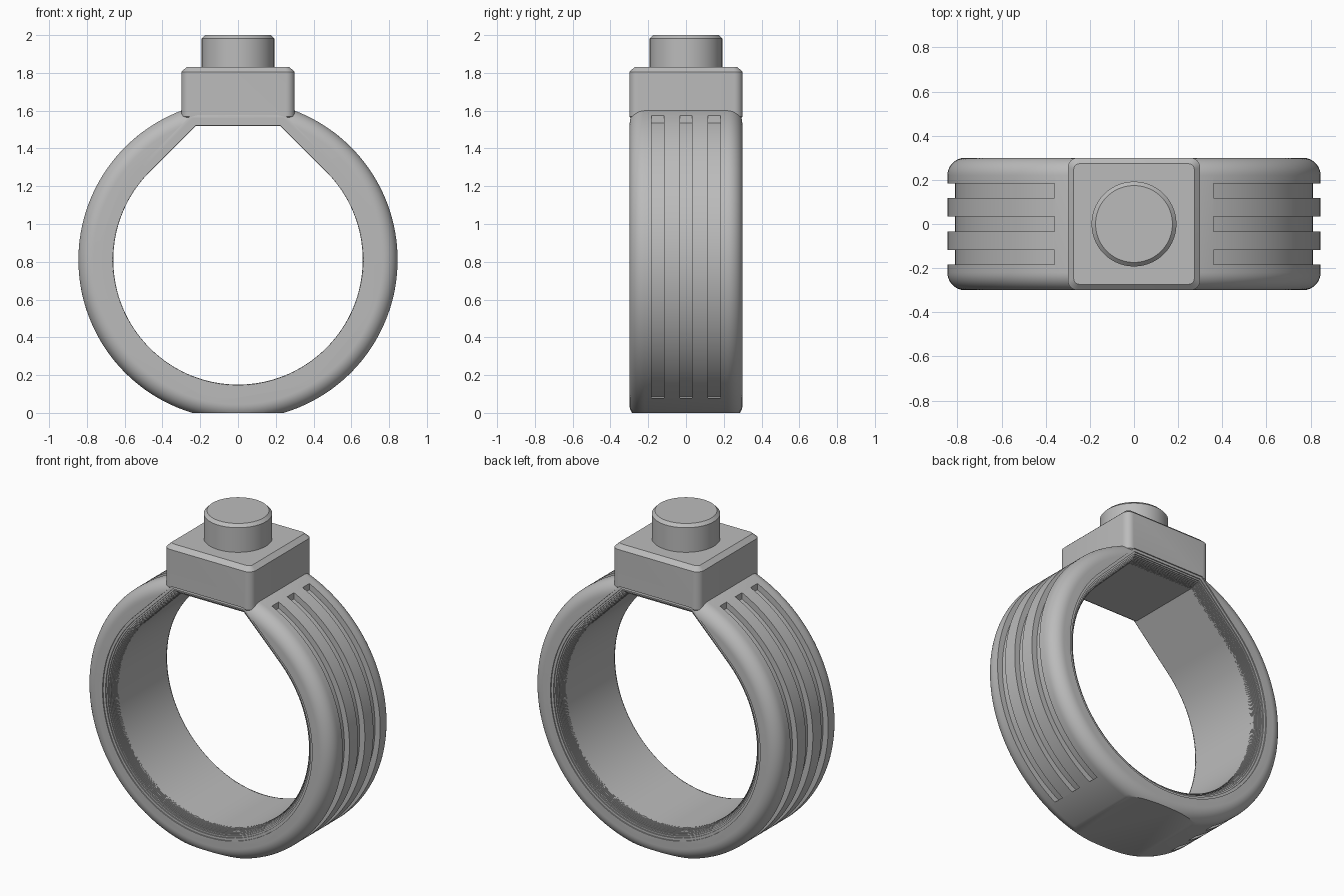
import bpy, bmesh, math
from mathutils import Matrix

if "Cube" in bpy.data.objects:
    bpy.data.objects.remove(bpy.data.objects["Cube"])

CENTRE, OUTER, INNER, HALF = 0.81, 0.845, 0.66, 0.30
FILLET, STEPS, SEGMENTS = 0.08, 12, 144
TIP = 1.52   # flat roof of the finger hole

metal = bpy.data.materials.new("grey_metal")
metal.use_nodes = True
grey = (0.5, 0.5, 0.5, 1)
metal.diffuse_color = grey
metal.node_tree.nodes["Principled BSDF"].inputs["Base Color"].default_value = grey


def finish(name, bm):
    bmesh.ops.recalc_face_normals(bm, faces=bm.faces)
    mesh = bpy.data.meshes.new(name)
    bm.to_mesh(mesh)
    bm.free()
    mesh.materials.append(metal)
    obj = bpy.data.objects.new(name, mesh)
    bpy.context.collection.objects.link(obj)
    return obj


def loft(name, loops):
    """Skin a stack of equal closed loops and cap both ends."""
    bm = bmesh.new()
    rings = [[bm.verts.new(p) for p in loop] for loop in loops]
    for a, b in zip(rings, rings[1:]):
        for i in range(len(a)):
            j = (i + 1) % len(a)
            bm.faces.new((a[i], a[j], b[j], b[i]))
    bm.faces.new(rings[0])
    bm.faces.new(rings[-1])
    return finish(name, bm)


def circle(radius):
    for i in range(SEGMENTS):
        t = math.tau * i / SEGMENTS
        yield radius * math.cos(t), radius * math.sin(t)


def rounded_square(half, corner, z):
    points = []
    for i in range(32):
        t = math.tau * (i + 0.5) / 32
        q = math.tau * (i // 8 + 0.5) / 4
        # sweep each quarter turn exactly from one side to the next
        t = math.tau * (i // 8) / 4 + math.pi / 2 * (i % 8) / 7
        cx = math.copysign(half - corner, math.cos(q))
        cy = math.copysign(half - corner, math.sin(q))
        points.append((cx + corner * math.cos(t), cy + corner * math.sin(t), z))
    return points


def block(name, x, y, z):
    bm = bmesh.new()
    size = [b - a for a, b in (x, y, z)]
    mid = [(a + b) / 2 for a, b in (x, y, z)]
    bmesh.ops.create_cube(bm, size=1, matrix=Matrix.Translation(mid) @ Matrix.Diagonal((*size, 1)))
    return finish(name, bm)


def boolean(target, cutter, operation="DIFFERENCE"):
    mod = target.modifiers.new(cutter.name, "BOOLEAN")
    mod.operation, mod.solver, mod.object = operation, "EXACT", cutter
    bpy.context.view_layer.objects.active = target
    bpy.ops.object.modifier_apply(modifier=mod.name)


def hole_outline(offset, y):
    """Round hole whose upper half narrows along two tangents to a flat roof."""
    r, z = INNER + offset, TIP + offset
    x = r * math.sqrt(2) - (z - CENTRE)
    points = [(-x, y, z)]
    for i in range(SEGMENTS + 1):
        t = math.pi * (0.75 + 1.5 * i / SEGMENTS)
        points.append((r * math.cos(t), y, CENTRE + r * math.sin(t)))
    return points + [(x, y, z)]


# Band: a disc with rounded rims, flattened underneath
profile = [(OUTER - FILLET + FILLET * math.cos(a), HALF - FILLET + FILLET * math.sin(a))
           for a in (math.pi / 2 * i / 10 for i in range(11))]
profile = [(r, -y) for r, y in reversed(profile)] + profile
band = loft("band", [[(x, y, CENTRE + z) for x, z in circle(r)] for r, y in profile])
floor = block("floor_cutter", (-1, 1), (-1, 1), (-1, 0))
boolean(band, floor)

# Setting: rounded square head with chamfered top and bottom
setting = loft("setting", [rounded_square(h, c, z) for h, c, z in (
    (0.25, 0.02, TIP - 0.01), (HALF, 0.045, 1.57), (HALF, 0.045, 1.805), (0.273, 0.025, 1.83))])

# Finger hole: both rims open out in fine steps along a quarter round
half_loops = []
for i in range(STEPS):
    y = HALF - FILLET * (1 - i / STEPS)
    rise = FILLET * (1 - math.sqrt(1 - ((i + 0.5) / STEPS) ** 2))
    last = i == STEPS - 1
    y_next = HALF + 0.05 if last else y + FILLET / STEPS
    half_loops += [(rise, y), (rise, y_next)]
loops = [(o, -y) for o, y in reversed(half_loops)] + half_loops
hole = loft("hole_cutter", [hole_outline(o, y) for o, y in loops])
boolean(band, hole)
boolean(setting, hole)

# Grooves: three slots around each side of the band
slots = []
for side in (-1, 1):
    for y in (-0.15, 0, 0.15):
        slot = block("slot_cutter", sorted((side * 0.36, side)), (y - 0.033, y + 0.033), (0.08, 1.7))
        core = loft("core_cutter", [[(x, v, CENTRE + z) for x, z in circle(OUTER - 0.035)]
                                    for v in (-0.5, 0.5)])
        boolean(slot, core)
        boolean(band, slot)
        slots += [slot, core]

# Button: short chamfered post on the setting
button = loft("button", [[(x, y, z) for x, y in circle(r)] for r, z in (
    (0.192, 1.81), (0.192, 1.982), (0.174, 2.0))])

for cutter in slots + [floor, hole]:
    bpy.data.objects.remove(cutter)

# Smooth the curves, keep the edges crisp
bpy.ops.object.select_all(action="DESELECT")
for part in (band, setting, button):
    part.select_set(True)
bpy.context.view_layer.objects.active = band
bpy.ops.object.shade_smooth_by_angle(angle=math.radians(30))
